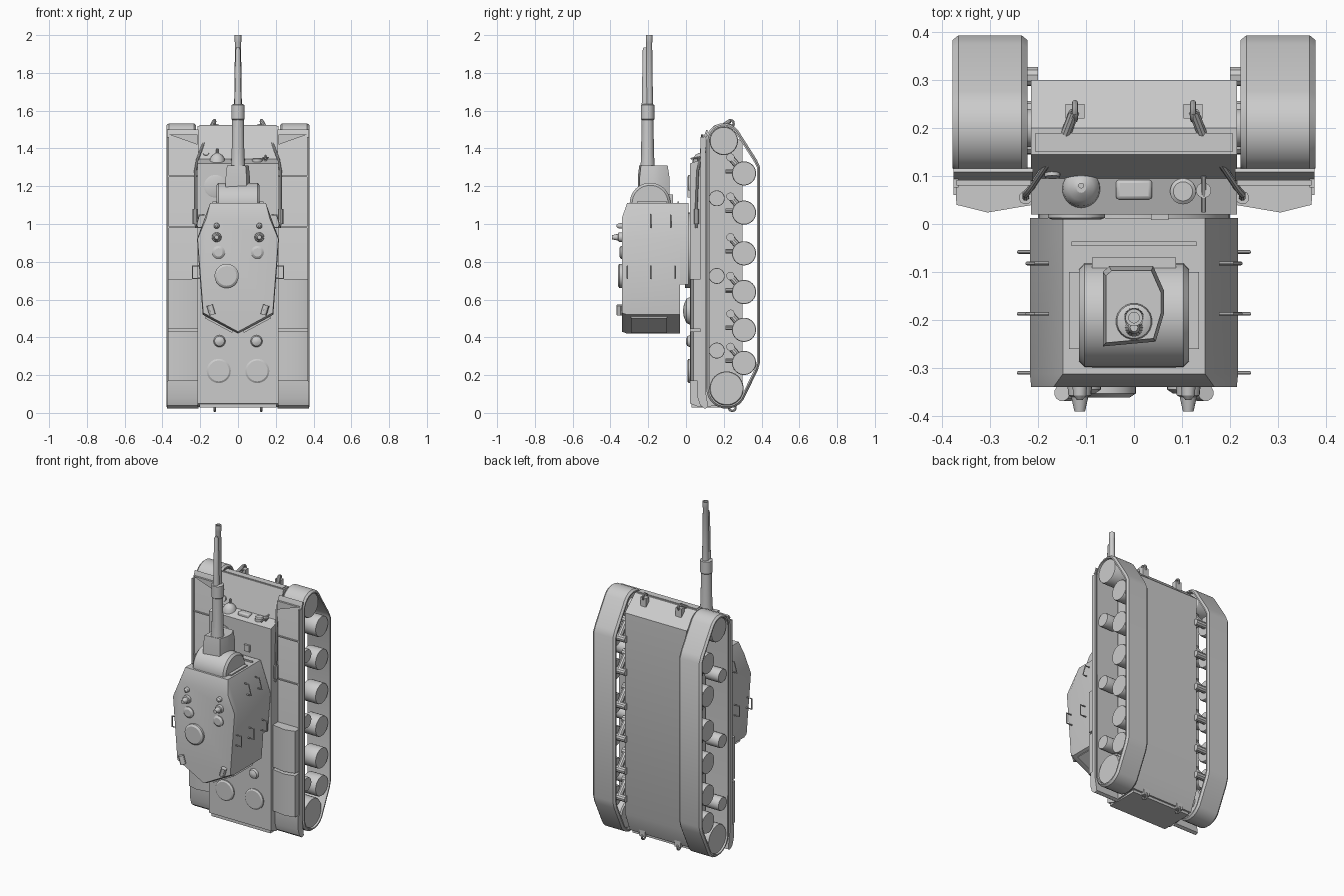
import bpy, bmesh, math
from mathutils import Vector

if "Cube" in bpy.data.objects:
    bpy.data.objects.remove(bpy.data.objects["Cube"])


def make(name, verts, faces):
    bm = bmesh.new()
    vs = [bm.verts.new(v) for v in verts]
    for f in faces:
        bm.faces.new([vs[i] for i in f])
    bmesh.ops.recalc_face_normals(bm, faces=bm.faces)
    me = bpy.data.meshes.new(name)
    bm.to_mesh(me)
    bm.free()
    ob = bpy.data.objects.new(name, me)
    bpy.context.collection.objects.link(ob)
    return ob


def loft(name, rings, closed=False):
    n, m = len(rings[0]), len(rings)
    faces = []
    for k in range(m if closed else m - 1):
        a, b = k * n, (k + 1) % m * n
        faces += [(a + i, a + (i + 1) % n, b + (i + 1) % n, b + i) for i in range(n)]
    if not closed:
        faces += [tuple(range(n)), tuple(range((m - 1) * n, m * n))]
    return make(name, [p for r in rings for p in r], faces)


def prism(name, axis, pts, lo, hi):
    put = {'x': lambda a, b, c: (c, a, b), 'y': lambda a, b, c: (a, c, b), 'z': lambda a, b, c: (a, b, c)}[axis]
    return loft(name, [[put(a, b, c) for a, b in pts] for c in (lo, hi)])


def box(name, x0, x1, y0, y1, z0, z1, bevel=0):
    ob = prism(name, 'z', [(x0, y0), (x1, y0), (x1, y1), (x0, y1)], z0, z1)
    if bevel:
        mod = ob.modifiers.new('bevel', 'BEVEL')
        mod.width, mod.segments = bevel, 2
    return ob


def lathe(name, base, axis, prof, n=24):
    # prof: (distance along axis, radius)
    axis = Vector(axis).normalized()
    u = axis.orthogonal().normalized()
    w = axis.cross(u)
    return loft(name, [[Vector(base) + axis * d + (u * math.cos(t) + w * math.sin(t)) * r
                        for t in (2 * math.pi * i / n for i in range(n))] for d, r in prof])


def rod(name, p, q, r, n=10):
    d = Vector(q) - Vector(p)
    return lathe(name, p, d, [(0, r), (d.length, r)], n)


def tube(name, pts, r):
    cu = bpy.data.curves.new(name, 'CURVE')
    cu.dimensions, cu.bevel_depth, cu.bevel_resolution = '3D', r, 2
    sp = cu.splines.new('POLY')
    sp.points.add(len(pts) - 1)
    for p, c in zip(sp.points, pts):
        p.co = (*c, 1)
    ob = bpy.data.objects.new(name, cu)
    bpy.context.collection.objects.link(ob)
    bpy.context.view_layer.update()
    me = bpy.data.meshes.new_from_object(ob.evaluated_get(bpy.context.evaluated_depsgraph_get()))
    bpy.data.objects.remove(ob)
    bpy.context.collection.objects.link(bpy.data.objects.new(name, me))


# Hull: belly tub, nose, sloped glacis and raised fighting compartment
prism('hull', 'x', [(.02, 1.32), (.095, 1.345), (.145, 1.52), (.2, 1.52), (.3, 1.43), (.3, .17),
                    (.25, .045), (.07, .03), (.02, .05)], -.215, .215)

# Track path (y, z): front idler arc, rear sprocket arc, ground run corners
arc = lambda cy, cz, r, a0, a1, n: [(cy + r * math.cos(math.radians(a0 + (a1 - a0) * i / n)),
                                     cz + r * math.sin(math.radians(a0 + (a1 - a0) * i / n))) for i in range(n + 1)]
path = arc(.2, 1.44, .094, 180, 35, 9) + [(.375, 1.34), (.393, 1.3), (.393, .27), (.38, .225)] \
    + arc(.215, .13, .108, -35, -180, 9)


def shifted(i, d):
    a, b = Vector(path[i - 1]), Vector(path[(i + 1) % len(path)])
    t = (b - a).normalized()
    return Vector(path[i]) + Vector((-t.y, t.x)) * -d


section = [(.222, .018), (.222, .01), (.234, 0), (.366, 0), (.378, .01), (.378, .018)]
wheel_z = (1.268, 1.06, .845, .64, .44, .265)
for s, side in ((1, 'right'), (-1, 'left')):
    loft('track_' + side, [[(s * x, *shifted(i, d)) for x, d in section] for i in range(len(path))], True)

    # Running gear
    def wheel(name, y, z, r, x0=.27, x1=.368):
        lathe(name, (s * x0, y, z), (s, 0, 0), [(0, r * .93), (.008, r), (x1 - x0 - .006, r), (x1 - x0, r * .96)], 28)
    for z in wheel_z:
        wheel('road_wheel', .307, z, .064)
        rod('wheel_axle', (s * .2, .307, z), (s * .28, .307, z), .02)
        rod('swing_arm', (s * .25, .307, z), (s * .25, .235, z + .085), .018)
        rod('arm_pivot', (s * .2, .235, z + .085), (s * .27, .235, z + .085), .022)
        rod('bump_stop', (s * .245, .21, z + .01), (s * .245, .27, z + .01), .012)
    for z in (1.136, .725, .33):
        wheel('return_roller', .163, z, .042)
        rod('roller_axle', (s * .2, .163, z), (s * .28, .163, z), .018)
    wheel('front_idler', .2, 1.44, .075, .24)
    wheel('rear_sprocket', .215, .13, .09, .24)
    for y, z in ((.2, 1.44), (.215, .13)):
        rod('end_axle', (s * .2, y, z), (s * .25, y, z), .04, 16)

    # Fender with curved ends, stowage bins and ribs
    x0, x1 = sorted((s * .21, s * .376))
    prism('fender', 'x', [(.09, .06), (.09, 1.45), (.108, 1.5), (.116, 1.495), (.102, 1.445), (.102, .06)], x0, x1)
    box('fender_lip', *sorted((s * .366, s * .376)), .076, .1, .17, 1.46)
    sect = [(s * .21, .095), (s * .372, .095), (s * .37, .04), (s * .305, .024), (s * .21, .04)]
    prism('rear_bin', 'z', sect, .17, .43)
    prism('middle_bin', 'z', sect, .445, .71)
    prism('rear_mudguard', 'x', [(.06, .17), (.095, .17), (.118, .03), (.1, .022), (.075, .04), (.062, .08)], x0, x1)
    for z in (.98, 1.25):
        box('fender_rib', x0, x1, .082, .095, z, z + .007)
    prism('fender_bracket', 'y', [(s * .215, 1.42), (s * .215, 1.475), (s * .37, 1.475)], .08, .092)

    # Tow hooks and cables
    for z, dz in ((1.51, 1), (.05, -1)):
        y = .235 if dz > 0 else .245
        box('hook_base', s * .123 - .02, s * .123 + .02, y - .015, y + .015, *sorted((z - .05 * dz, z + .02 * dz)))
        c, k = z + .022 * dz, [2 * math.pi * i / 12 for i in range(13)]
        tube('tow_shackle', [(s * .123, y + .018 * math.cos(t), c + .018 * math.sin(t)) for t in k], .006)
    rod('cable_end', (s * .125, .232, 1.545), (s * .145, .18, 1.51), .011)
    tube('tow_cable', [(s * .125, .232, 1.55), (s * .15, .165, 1.5), (s * .185, .12, 1.42), (s * .215, .075, 1.34),
                       (s * .226, .062, 1.28), (s * .226, .055, 1.1), (s * .222, .055, .98)], .007)
    rod('cable_clamp', (s * .226, .055, 1.08), (s * .226, .055, 1.0), .014)

    # Turret hand rails: staples on cheeks and flanks
    rails = [(.187, y, 1.015) for y in (-.187, -.082)] + [(.205, y, .745) for y in (-.31, -.187, -.058)]
    for x, y, z in rails:
        o = .036
        tube('hand_rail', [(s * (x - .01), y, z - .033), (s * (x + o), y, z - .033),
                           (s * (x + o - (.018 if z > 1 else 0)), y, z + .033), (s * (x - .01), y, z + .033)], .004)

    # Paired roof and deck fittings
    up = (0, -1, 0)
    lathe('roof_periscope', (s * .113, -.335, .93), up, [(0, .026), (.022, .024), (.025, .018), (.056, .011)], 14)
    lathe('roof_vent', (s * .103, -.335, .85), up, [(0, .034), (.01, .034), (.018, .022)])
    lathe('roof_stud', (s * .113, -.335, .99), up, [(0, .016), (.022, .014), (.032, .006)], 12)
    rod('smoke_tube', (s * .135, -.352, .52), (s * .15, -.352, .57), .017, 12)
    lathe('deck_fan', (s * .102, .025, .222), up, [(0, .064), (.012, .064), (.018, .055)], 32)
    lathe('deck_cap', (s * .098, .025, .38), up, [(0, .034), (.018, .026), (.026, .01)], 16)

# Turret: faceted shell with sloped roof front and undercut bustle
plan = lambda p, y: [(x, y, z) for x, z in p] + [(-x, y, z) for x, z in reversed(p) if x]
wall = [(.148, 1.11), (.217, .92), (.187, .52), (0, .42)]
loft('turret', [plan([(.168, 1.03), (.214, .92), (.184, .53), (0, .43)], -.34),
                plan(wall, -.312), plan(wall, -.033)])
loft('turret_base', [plan([(.148, 1.11), (.217, .92), (.198, .68)], y) for y in (-.034, .013)])
lathe('turret_ring', (0, .03, .86), (0, -1, 0), [(0, .2), (.035, .2)], 40)
lathe('commander_hatch', (-.06, -.335, .725), (0, -1, 0), [(0, .064), (.018, .064), (.026, .052)], 32)
for s in (-1, 1):
    a, b = Vector((s * .17, 0, .512)), Vector((s * .025, 0, .434))
    d = Vector((s * -.035, 0, -.06)).normalized() * .012
    d.x = abs(d.x) * s
    prism('bustle_panel', 'y', [(p.x, p.z) for p in (a, b, b + d, a + d)], -.29, -.1)

# Mantlet and gun
box('front_panel', -.135, .135, -.26, -.1, 1.09, 1.118)
box('front_strip', -.13, .13, -.046, -.036, 1.09, 1.118)
prism('mantlet_frame', 'x', [(-.328, 1.04), (-.28, 1.155), (-.07, 1.155), (-.07, 1.05)], -.087, .087)
lathe('mantlet_roller', (-.115, -.19, 1.11), (1, 0, 0), [(0, .095), (.012, .108), (.218, .108), (.23, .095)], 40)
mant = [(-.065, -.1), (-.052, -.088), (.04, -.088), (.063, -.14), (.063, -.185), (.045, -.245), (-.065, -.255)]
loft('mantlet_block', [[(x, y, 1.15) for x, y in mant], [(x, y, 1.25) for x, y in mant],
                       [(x * .9, -.18 + (y + .18) * .9, 1.31) for x, y in mant]])
lathe('gun_sleeve', (0, -.203, 1.28), (0, 0, 1), [(0, .04), (.09, .034), (.27, .031), (.275, .036), (.35, .036), (.355, .025)], 20)
lathe('gun_barrel', (0, -.195, 1.3), (0, 0, 1), [(0, .025), (.3, .021), (.66, .016), (.665, .018), (.7, .018), (.7, .011), (.66, .011)], 20)
lathe('gun_upper_tube', (0, -.216, 1.3), (0, 0, 1), [(0, .022), (.25, .02), (.62, .013), (.635, .008)], 16)

# Front deck fittings: headlamp, visor, vents and small stowage
lathe('driver_hatch', (-.12, .025, 1.2), (0, -1, 0), [(0, .06), (.012, .06), (.016, .05)], 28)
lathe('headlamp', (-.11, .075, 1.32), (0, 0, 1), [(0, .042), (.028, .038), (.045, .026), (.055, .01)])
rod('lamp_stalk', (-.11, .08, 1.34), (-.11, .08, 1.4), .006)
lathe('front_port', (.102, .068, 1.32), (0, 0, 1), [(0, .027), (.025, .027), (.03, .02)])
box('driver_visor', -.038, .038, .05, .093, 1.31, 1.35, .008)
lathe('horn', (.145, .07, 1.32), (0, 0, 1), [(0, .008), (.02, .008), (.03, .016), (.036, .016)], 14)
rod('horn_stalk', (.145, .1, 1.36), (.145, .025, 1.345), .005)
lathe('glacis_stud', (-.17, .115, 1.375), (0, -1, .25), [(0, .018), (.018, .016)], 14)
box('deck_block', .035, .072, .008, .03, 1.14, 1.18)
lathe('deck_dome', (0, .025, .54), (0, -1, 0), [(0, .075), (.022, .065), (.036, .035), (.04, .01)], 28)
box('rear_plate', -.205, .205, .03, .24, .028, .05)
box('nose_plate', -.205, .205, .15, .19, 1.5, 1.525)

# Smooth the round parts, keep hard edges
for ob in bpy.context.scene.objects:
    ob.select_set(ob.type == 'MESH')
    bpy.context.view_layer.objects.active = ob
bpy.ops.object.shade_smooth_by_angle(angle=math.radians(30))
